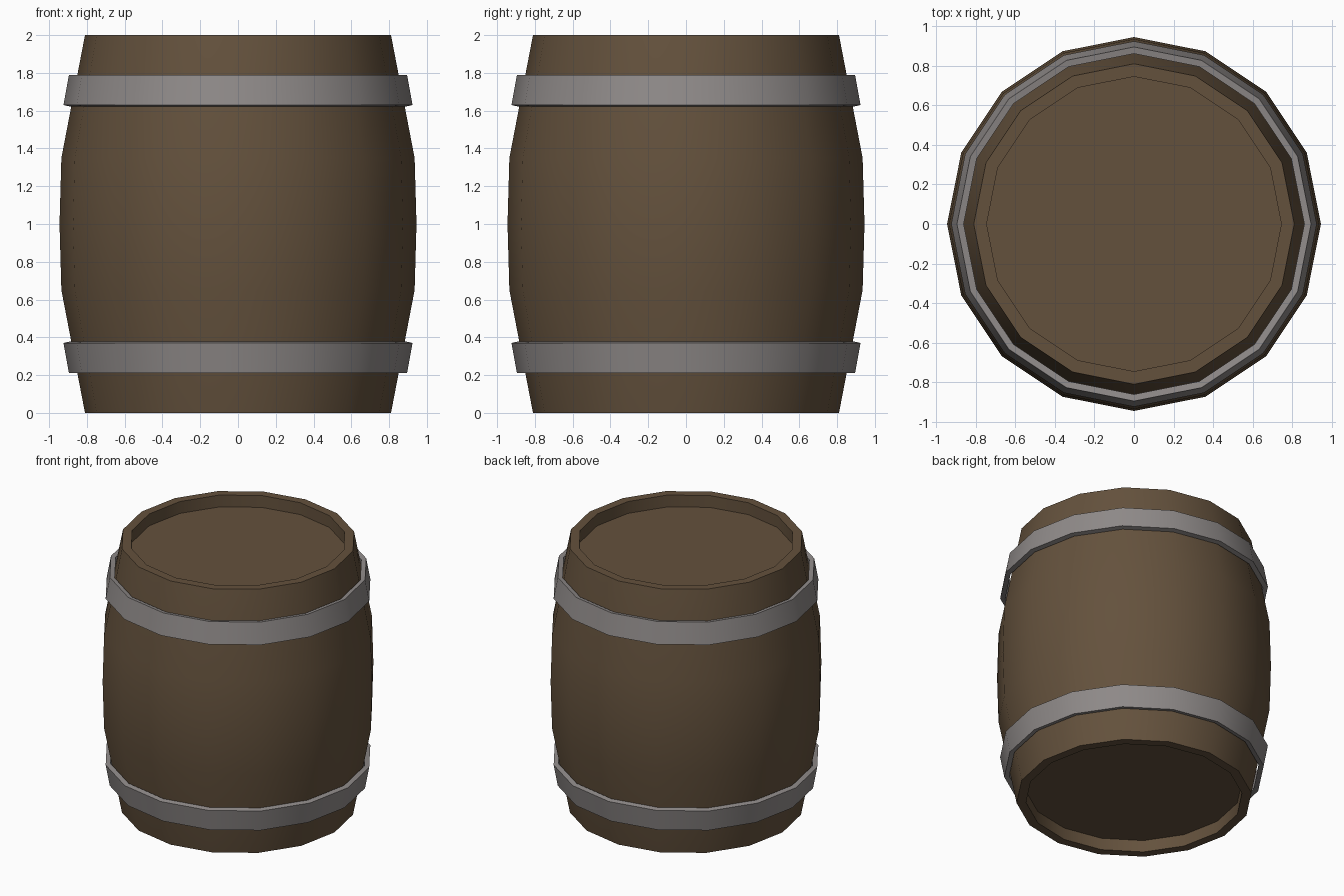
import bpy
import bmesh
from math import cos, sin, tau, radians

SIDES = 16

default = bpy.data.objects.get("Cube")
if default:
    bpy.data.objects.remove(default)


def make_material(name, color):
    mat = bpy.data.materials.new(name)
    mat.use_nodes = True
    mat.diffuse_color = (*color, 1)
    bsdf = mat.node_tree.nodes["Principled BSDF"]
    bsdf.inputs["Base Color"].default_value = (*color, 1)
    bsdf.inputs["Roughness"].default_value = 0.8
    return mat


def lathe(name, profile, mat, closed=False):
    """Revolve (radius, z) points; open profiles are capped at both ends."""
    bm = bmesh.new()
    rings = [[bm.verts.new((r * cos(tau * i / SIDES), r * sin(tau * i / SIDES), z))
              for i in range(SIDES)] for r, z in profile]
    pairs = list(zip(rings, rings[1:]))
    if closed:
        pairs.append((rings[-1], rings[0]))
    else:
        bm.faces.new(rings[0])
        bm.faces.new(rings[-1])
    for low, high in pairs:
        for i in range(SIDES):
            j = (i + 1) % SIDES
            bm.faces.new((low[i], low[j], high[j], high[i]))
    bmesh.ops.recalc_face_normals(bm, faces=bm.faces)
    mesh = bpy.data.meshes.new(name)
    bm.to_mesh(mesh)
    bm.free()
    mesh.materials.append(mat)
    obj = bpy.data.objects.new(name, mesh)
    bpy.context.collection.objects.link(obj)
    bpy.ops.object.select_all(action='DESELECT')
    obj.select_set(True)
    bpy.context.view_layer.objects.active = obj
    bpy.ops.object.shade_smooth_by_angle(angle=radians(30))
    return obj


def flip(profile):
    return [(r, 2 - z) for r, z in reversed(profile)]


wood = make_material("brown wood", (0.127, 0.083, 0.046))
iron = make_material("grey iron", (0.275, 0.255, 0.25))

# Bulging body with a recessed lid at each end
lower = [(0.745, 0.09), (0.745, 0), (0.81, 0), (0.935, 0.65)]
lathe("barrel_body", lower + [(0.945, 1)] + flip(lower), wood)

# Tapered hoops standing slightly clear of the wood
hoop = [(0.89, 1.622), (0.924, 1.63), (0.895, 1.79), (0.861, 1.784)]
lathe("upper_hoop", hoop, iron, closed=True)
lathe("lower_hoop", flip(hoop), iron, closed=True)
